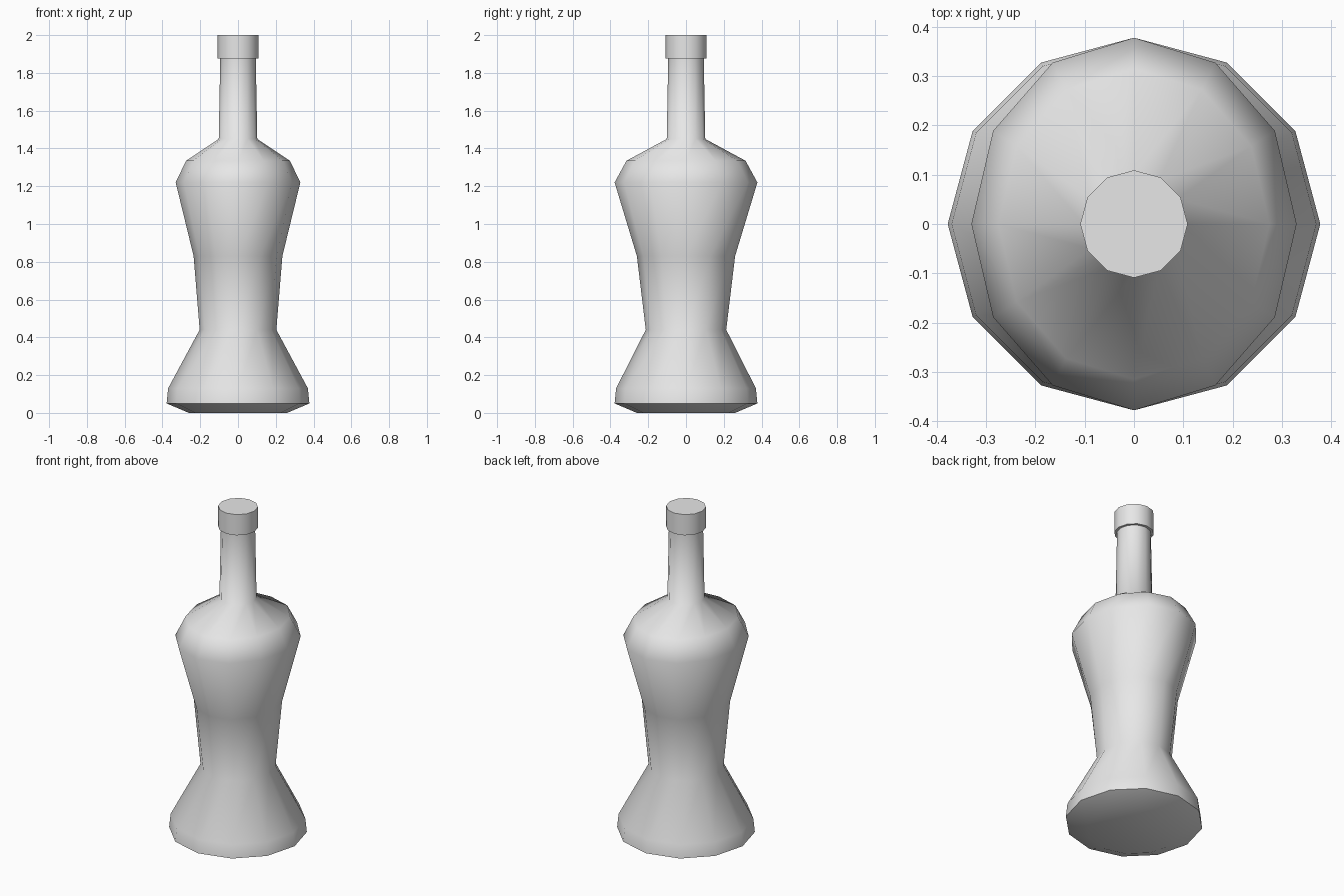
import bpy, bmesh, math

cube = bpy.data.objects.get("Cube")
if cube:
    bpy.data.objects.remove(cube, do_unlink=True)

SIDES = 12

grey = bpy.data.materials.new("light grey")
grey.use_nodes = True
grey.diffuse_color = (0.8, 0.8, 0.8, 1)
grey.node_tree.nodes["Principled BSDF"].inputs["Base Color"].default_value = (0.8, 0.8, 0.8, 1)


def loft(name, profile):
    """Stack elliptical rings given as (height, x radius, y radius), closed at both ends."""
    bm = bmesh.new()
    rings = []
    for z, rx, ry in profile:
        angles = [math.tau * i / SIDES for i in range(SIDES)]
        rings.append([bm.verts.new((rx * math.cos(a), ry * math.sin(a), z)) for a in angles])
    for low, high in zip(rings, rings[1:]):
        for i in range(SIDES):
            j = (i + 1) % SIDES
            bm.faces.new((low[i], low[j], high[j], high[i]))
    bm.faces.new(rings[0][::-1])
    bm.faces.new(rings[-1])
    mesh = bpy.data.meshes.new(name)
    bm.to_mesh(mesh)
    bm.free()
    mesh.materials.append(grey)
    obj = bpy.data.objects.new(name, mesh)
    bpy.context.collection.objects.link(obj)
    bpy.ops.object.select_all(action='DESELECT')
    obj.select_set(True)
    bpy.context.view_layer.objects.active = obj
    bpy.ops.object.shade_smooth_by_angle(angle=math.radians(60))
    return obj


# Bottle body: flared foot, narrow waist, oval shoulders and slim neck
loft("bottle_body", [
    (0, 0.26, 0.26),
    (0.05, 0.378, 0.378),
    (0.13, 0.37, 0.37),
    (0.44, 0.203, 0.213),
    (0.83, 0.235, 0.26),
    (1.22, 0.33, 0.378),
    (1.335, 0.275, 0.315),
    (1.45, 0.102, 0.102),
    (1.88, 0.094, 0.094),
])

# Cap
loft("bottle_cap", [(1.875, 0.109, 0.109), (2, 0.109, 0.109)])
